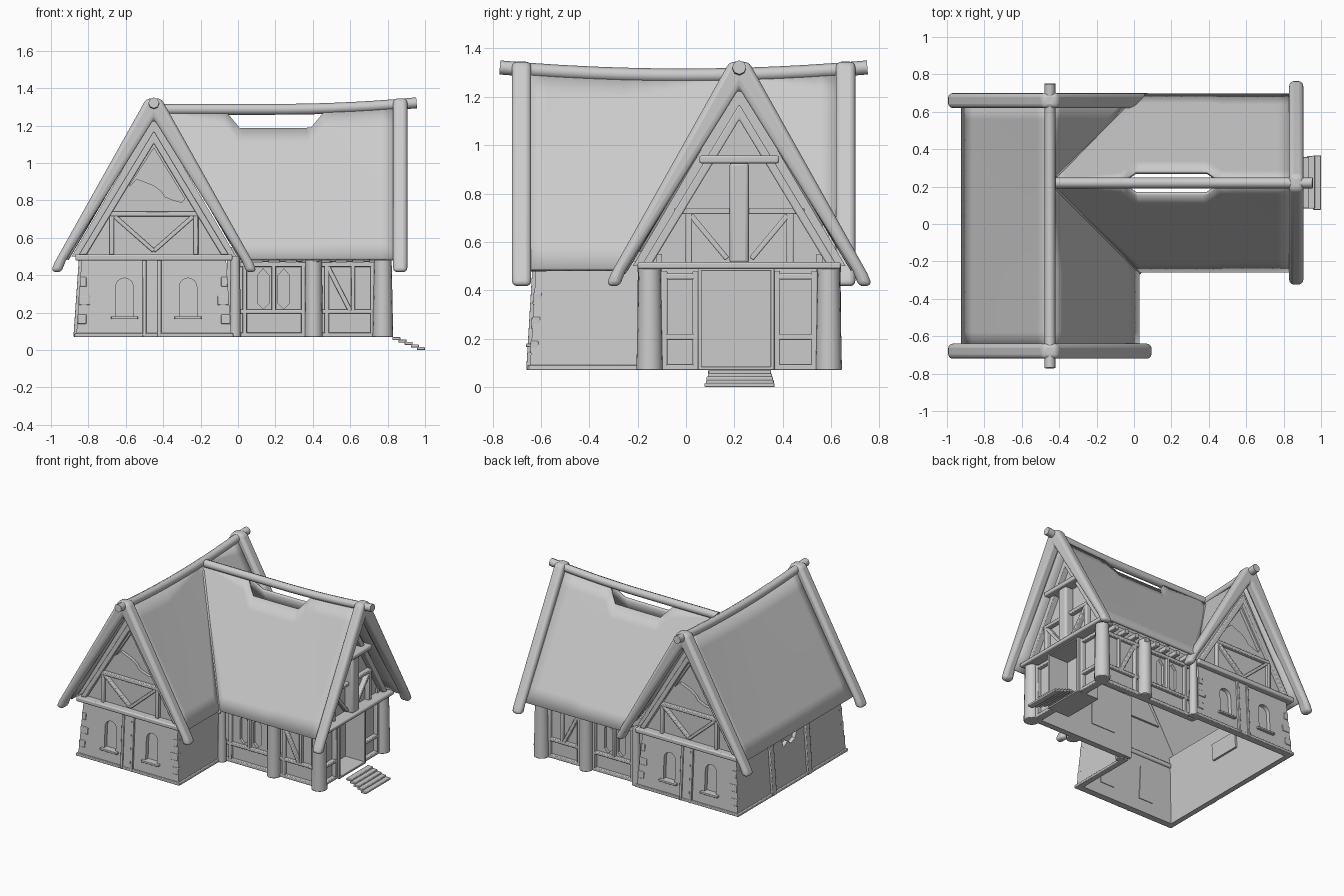
import bpy, bmesh, math
from mathutils import Matrix, Vector

if "Cube" in bpy.data.objects:
    bpy.data.objects.remove(bpy.data.objects["Cube"])


def frame(origin, u, w, tilt=0.0):
    """Wall frame: u along the wall, v up (leaning inwards by tilt), w outwards."""
    u, w = Vector((*u, 0)), Vector((*w, 0))
    v = Vector((0, 0, 1)) - tilt * w
    return Matrix((u, v, w)).transposed().to_4x4(), Vector((*origin, 0))


def finish(name, bm, bevel=0.0, segs=2):
    bmesh.ops.recalc_face_normals(bm, faces=bm.faces)
    me = bpy.data.meshes.new(name)
    bm.to_mesh(me)
    bm.free()
    ob = bpy.data.objects.new(name, me)
    bpy.context.collection.objects.link(ob)
    if bevel:
        m = ob.modifiers.new("bevel", 'BEVEL')
        m.width, m.segments, m.limit_method = bevel, segs, 'ANGLE'
    return ob


def prisms(name, F, polys, w0, w1, bevel=0.0, segs=2, holes=()):
    """Extrude outlines (u, v) from w0 to w1 in a wall frame; holes cut through the outline."""
    out = bmesh.new()
    for poly in polys:
        bm = bmesh.new()
        for loop in [poly, *holes]:
            vs = [bm.verts.new((p[0], p[1], w0)) for p in loop]
            if holes:
                for a, b in zip(vs, vs[1:] + vs[:1]):
                    bm.edges.new((a, b))
            else:
                bm.faces.new(vs)
        if holes:
            bmesh.ops.triangle_fill(bm, use_beauty=True, edges=bm.edges[:], normal=(0, 0, 1))
        ext = bmesh.ops.extrude_face_region(bm, geom=bm.faces[:])['geom']
        bmesh.ops.translate(bm, vec=(0, 0, w1 - w0),
                            verts=[g for g in ext if isinstance(g, bmesh.types.BMVert)])
        tmp = bpy.data.meshes.new("tmp")
        bm.to_mesh(tmp)
        bm.free()
        out.from_mesh(tmp)
        bpy.data.meshes.remove(tmp)
    M, o = F
    for v in out.verts:
        v.co = M @ v.co + o
    return finish(name, out, bevel, segs)


def bar(u0, v0, u1, v1, wd):
    d = Vector((u1 - u0, v1 - v0)).normalized() * wd / 2
    n = Vector((-d.y, d.x))
    a, b = Vector((u0, v0)), Vector((u1, v1))
    return [a + n, a - n, b - n, b + n]


def rect(u0, v0, u1, v1):
    return [(u0, v0), (u1, v0), (u1, v1), (u0, v1)]


def arch(c, v0, v1, r):
    return [(c - r, v0), (c + r, v0)] + [(c + r * math.cos(t * math.pi / 8), v1 - r + r * math.sin(t * math.pi / 8))
                                         for t in range(9)]


def mirrored(half):
    """Close a right-hand chevron outline whose first and last points lie on u = 0."""
    return half + [(-u, v) for u, v in half[-2:0:-1]]


def tube(name, pts, r):
    cu = bpy.data.curves.new(name, 'CURVE')
    cu.dimensions, cu.bevel_depth, cu.bevel_resolution, cu.use_fill_caps = '3D', r, 2, True
    sp = cu.splines.new('POLY')
    sp.points.add(len(pts) - 1)
    for p, c in zip(sp.points, pts):
        p.co = (*c, 1)
    bpy.context.collection.objects.link(bpy.data.objects.new(name, cu))


def column(name, x, y, r0, r1):
    bm = bmesh.new()
    bmesh.ops.create_cone(bm, cap_ends=True, segments=16, radius1=r0, radius2=r1, depth=0.43,
                          matrix=Matrix.Translation((x, y, 0.285)))
    finish(name, bm, 0.005)


AX, AY, BY = -0.45, -0.01, 0.22          # ridge lines and wing centre
def ridge_a(y): return 1.288 + 0.03 * (abs(y - AY) / 0.72) ** 2
def ridge_b(x): return 1.287 + 0.03 * (max(0, x - 0.2) / 0.7) ** 2


# Roof sheets: columns along the ridge, running from t0 (ridge) to t1 (eave or valley)
def roof(name, stations, t0, t1, pos):
    bm, rows = bmesh.new(), 8
    grid = [[bm.verts.new(pos(s, t0(s) + (t1(s) - t0(s)) * i / rows)) for i in range(rows + 1)] for s in stations]
    for a, b in zip(grid, grid[1:]):
        for i in range(rows):
            bm.faces.new((a[i], a[i + 1], b[i + 1], b[i]))
    bmesh.ops.remove_doubles(bm, verts=bm.verts, dist=1e-5)
    bmesh.ops.dissolve_degenerate(bm, dist=1e-5, edges=bm.edges)
    m = finish(name, bm).modifiers.new("thickness", 'SOLIDIFY')
    m.thickness, m.offset = 0.02, 0


def drop(z, t): return z - 0.01 - (z - 0.01 - 0.485) * t
def notch(x): return 0.12 * max(0, min(1, (x + 0.07) / 0.08, (0.47 - x) / 0.08))


ya = sorted([-0.66 + 1.30 * i / 16 for i in range(17)] + [BY, BY - 0.47])
xb = sorted([-0.45 + 1.30 * i / 16 for i in range(17)] + [-0.07, 0.01, 0.02, 0.39, 0.47])
roof("left_roof_outer_slope", ya, lambda y: 0, lambda y: 1, lambda y, t: (AX - 0.465 * t, y, drop(ridge_a(y), t)))
roof("left_roof_inner_slope", ya, lambda y: 0, lambda y: min(1, abs(y - BY) / 0.47),
     lambda y, t: (AX + 0.47 * t, y, drop(ridge_a(y), t)))
for side, s in (("front", -1), ("back", 1)):
    roof(f"right_roof_{side}_slope", xb, notch, lambda x: max(notch(x), min(1, (x + 0.45) / 0.47)),
         lambda x, t: (x, BY + s * 0.47 * t, drop(ridge_b(x), t)))
    tube(f"valley_strip_{side}", [(AX + 0.03, BY + s * 0.03, 1.24),
                                  (AX + 0.48, BY + s * 0.48, 0.475)] if s < 0 else
         [(AX + 0.03, BY + 0.03, 1.24), (AX + 0.42, BY + 0.42, 0.57)], 0.012)
tube("left_ridge_beam", [(AX, -0.77 + 1.52 * i / 12, ridge_a(-0.77 + 1.52 * i / 12)) for i in range(13)], 0.029)
tube("right_ridge_beam", [(-0.42 + 1.375 * i / 12, BY, ridge_b(-0.42 + 1.375 * i / 12)) for i in range(13)], 0.029)

barge = mirrored([(0, 1.345), (0.04, 1.345), (0.53, 0.47), (0.55, 0.42), (0.495, 0.415), (0.47, 0.48), (0, 1.235)])
trim = mirrored([(0, 1.17), (0.4, 0.51), (0.36, 0.51), (0, 1.105)])
gable = [(-0.44, 0.5), (0.44, 0.5), (0, 1.25)]

# Left wing: both stone gable ends
for end, s in (("front", -1), ("back", 1)):
    F = frame((AX, AY), (-s, 0), (0, s))
    T = frame((AX, AY), (-s, 0), (0, s), 0.06)
    wall = [(-0.415, 0.07), (0.415, 0.07), (0.385, 0.49), (-0.385, 0.49)]
    wins = [arch(-0.157, 0.18, 0.385, 0.047), arch(0.183, 0.18, 0.385, 0.047)]
    prisms(f"{end}_stone_wall", T, [wall], 0.60, 0.64, holes=wins)
    prisms(f"{end}_window_panes", T, [rect(c - 0.06, 0.16, c + 0.06, 0.4) for c in (-0.157, 0.183)], 0.595, 0.61)
    prisms(f"{end}_window_sills", T, [rect(c - 0.072, 0.165, c + 0.072, 0.18) for c in (-0.157, 0.183)],
           0.63, 0.662, 0.003)
    prisms(f"{end}_wall_posts", T, [rect(-0.06, 0.07, -0.04, 0.49), rect(0.02, 0.07, 0.04, 0.49)], 0.63, 0.655, 0.004)
    prisms(f"{end}_wall_post_core", T, [rect(-0.04, 0.07, 0.02, 0.49)], 0.63, 0.648)
    prisms(f"{end}_quoins", T, [rect(min(a, b), v, max(a, b), v + 0.05) for sg in (-1, 1)
                                for v, l in ((0.14, 0.05), (0.24, 0.07), (0.34, 0.05))
                                for a, b in [(sg * (0.415 - 0.07 * (v - 0.05)), sg * (0.41 - l))]], 0.61, 0.645, 0.004)
    prisms(f"{end}_plinth", F, [rect(-0.425, 0.07, 0.425, 0.09)], 0.60, 0.648, 0.004)
    broken = [(0, 1.08), (-0.135, 0.87), (-0.09, 0.915), (-0.05, 0.9), (0.0, 0.88), (0.04, 0.85), (0.06, 0.82),
              (0.11, 0.80), (0.15, 0.79), (0.165, 0.81)]
    prisms(f"{end}_gable_plaster", F, [gable], 0.575, 0.6, holes=[broken])
    prisms(f"{end}_gable_backing", F, [[(-0.25, 0.76), (0.25, 0.76), (0, 1.15)]], 0.56, 0.577)
    prisms(f"{end}_gable_trim", F, [trim], 0.59, 0.63, 0.006)
    prisms(f"{end}_tie_beam", F, [rect(-0.42, 0.478, 0.42, 0.512)], 0.56, 0.655, 0.008)
    prisms(f"{end}_gable_timbers", F, [rect(-0.25, 0.715, 0.25, 0.74), bar(-0.225, 0.51, -0.225, 0.72, 0.025),
                                       bar(0.225, 0.51, 0.225, 0.72, 0.025), bar(-0.21, 0.715, 0, 0.53, 0.022),
                                       bar(0.21, 0.715, 0, 0.53, 0.022)], 0.59, 0.625, 0.005)
    prisms(f"{end}_barge_boards", F, [barge], 0.63, 0.71, 0.022, 3)

# Left wing: long side walls
L = frame((AX, AY), (0, -1), (-1, 0), 0.07)
R = frame((AX, AY), (0, 1), (1, 0), 0.07)
chip = [(-0.07, 0.36), (-0.02, 0.39), (0.02, 0.36), (0.07, 0.38), (0.10, 0.44), (-0.09, 0.44)]
prisms("outer_side_wall", L, [[(-0.63, 0.07), (0.63, 0.07), (0.607, 0.56), (-0.607, 0.56)]], 0.39, 0.42, holes=[chip])
prisms("outer_wall_chip_backing", L, [rect(-0.12, 0.34, 0.12, 0.46)], 0.375, 0.392)
prisms("outer_wall_posts", L, [rect(u - 0.025, 0.07, u + 0.025, 0.5) for u in (-0.22, 0.2)], 0.41, 0.435, 0.005)
prisms("outer_plinth", L, [rect(-0.64, 0.07, 0.64, 0.09)], 0.40, 0.432, 0.004)
prisms("inner_side_wall", R, [[(-0.63, 0.07), (-0.13, 0.07), (-0.13, 0.52), (-0.607, 0.52)],
                              [(0.57, 0.07), (0.63, 0.07), (0.607, 0.52), (0.57, 0.52)]], 0.39, 0.42)
prisms("inner_plinth", R, [rect(-0.64, 0.07, -0.15, 0.09)], 0.40, 0.432, 0.004)

# Right wing: timber-framed long walls
for side, s in (("front", -1), ("back", 1)):
    F = frame((0, BY), (1, 0), (0, s))
    hexes = [[(c - 0.03, 0.25), (c, 0.22), (c + 0.03, 0.25), (c + 0.03, 0.40), (c, 0.435), (c - 0.03, 0.40)]
             for c in (0.135, 0.245)]
    prisms(f"{side}_infill_wall", F, [rect(-0.06, 0.07, 0.77, 0.55)], 0.32, 0.345, holes=hexes)
    prisms(f"{side}_lattice_panes", F, [rect(0.09, 0.21, 0.29, 0.445)], 0.315, 0.325)
    prisms(f"{side}_wall_timbers", F,
           [rect(0, v, 0.77, v + h) for v, h in ((0.07, 0.025), (0.195, 0.022), (0.445, 0.025))] +
           [bar(u, 0.08, u, 0.47, 0.024) for u in (0.035, 0.35, 0.475, 0.72)] +
           [bar(0.19, 0.2, 0.19, 0.46, 0.024), bar(0.48, 0.445, 0.6, 0.21, 0.024), bar(0.615, 0.2, 0.615, 0.46, 0.02)],
           0.335, 0.368, 0.005)
    prisms(f"{side}_joist_ends", F, [rect(u, 0.472, u + 0.035, 0.505) for u in [0.04 + 0.09 * i for i in range(8)]],
           0.33, 0.42, 0.004)
    column(f"{side}_corner_column", 0.775, BY + s * 0.37, 0.055, 0.046)
    column(f"{side}_middle_column", 0.405, BY + s * 0.375, 0.048, 0.044)
    column(f"{side}_inner_post", -0.015, BY + s * 0.385, 0.03, 0.025)

# Right wing: entrance gable
E = frame((0, BY), (0, 1), (1, 0))
door = rect(-0.155, 0.085, 0.13, 0.48)
prisms("entrance_wall", E, [rect(-0.35, 0.07, 0.35, 0.5)], 0.73, 0.755, holes=[door])
prisms("door_panel", E, [rect(-0.16, 0.07, 0.135, 0.49)], 0.62, 0.64)
prisms("door_jambs", E, [rect(-0.17, 0.07, -0.155, 0.49), rect(0.13, 0.07, 0.145, 0.49),
                         rect(-0.17, 0.07, 0.145, 0.085), rect(-0.17, 0.48, 0.145, 0.49)], 0.62, 0.80, 0.003)
prisms("entrance_timbers", E,
       [bar(sg * 0.31, 0.07, sg * 0.31, 0.48, 0.026) for sg in (-1, 1)] +
       [bar(-0.18, 0.07, -0.18, 0.48, 0.025), bar(0.157, 0.07, 0.157, 0.48, 0.025)] +
       [rect(a, v, b, v + 0.024) for a, b in ((-0.31, -0.18), (0.157, 0.31)) for v in (0.07, 0.195, 0.445)],
       0.745, 0.785, 0.005)
prisms("entrance_gable_plaster", E, [gable], 0.73, 0.755)
prisms("entrance_gable_trim", E, [trim], 0.745, 0.80, 0.006)
prisms("entrance_gable_timbers", E,
       [rect(-0.27, 0.715, 0.27, 0.74), bar(-0.21, 0.51, -0.21, 0.72, 0.03), bar(0.21, 0.51, 0.21, 0.72, 0.03),
        bar(-0.2, 0.71, -0.05, 0.53, 0.022), bar(0.2, 0.71, 0.05, 0.53, 0.022)], 0.745, 0.79, 0.005)
prisms("entrance_king_post", E, [rect(-0.04, 0.51, 0.04, 0.93)], 0.745, 0.82, 0.015, 3)
prisms("entrance_collar_beam", E, [rect(-0.165, 0.925, 0.165, 0.957)], 0.74, 0.84, 0.008)
prisms("entrance_tie_beam", E, [rect(-0.42, 0.488, 0.42, 0.516)], 0.72, 0.84, 0.008)
prisms("entrance_barge_boards", E, [barge], 0.83, 0.905, 0.022, 3)
for i in range(5):
    h, z = 0.128 + 0.004 * i, 0.054 - 0.0135 * i
    prisms(f"entry_step_{i + 1}", E, [rect(-h + 0.003 * (i % 2), z, h + 0.003, z + 0.016)],
           0.825 + 0.033 * i, 0.868 + 0.033 * i, 0.004)

# Smooth shading with crisp edges
bpy.ops.object.select_all(action='DESELECT')
for ob in bpy.context.scene.objects:
    if ob.type == 'MESH':
        ob.select_set(True)
        bpy.context.view_layer.objects.active = ob
bpy.ops.object.shade_smooth_by_angle(angle=math.radians(35))
